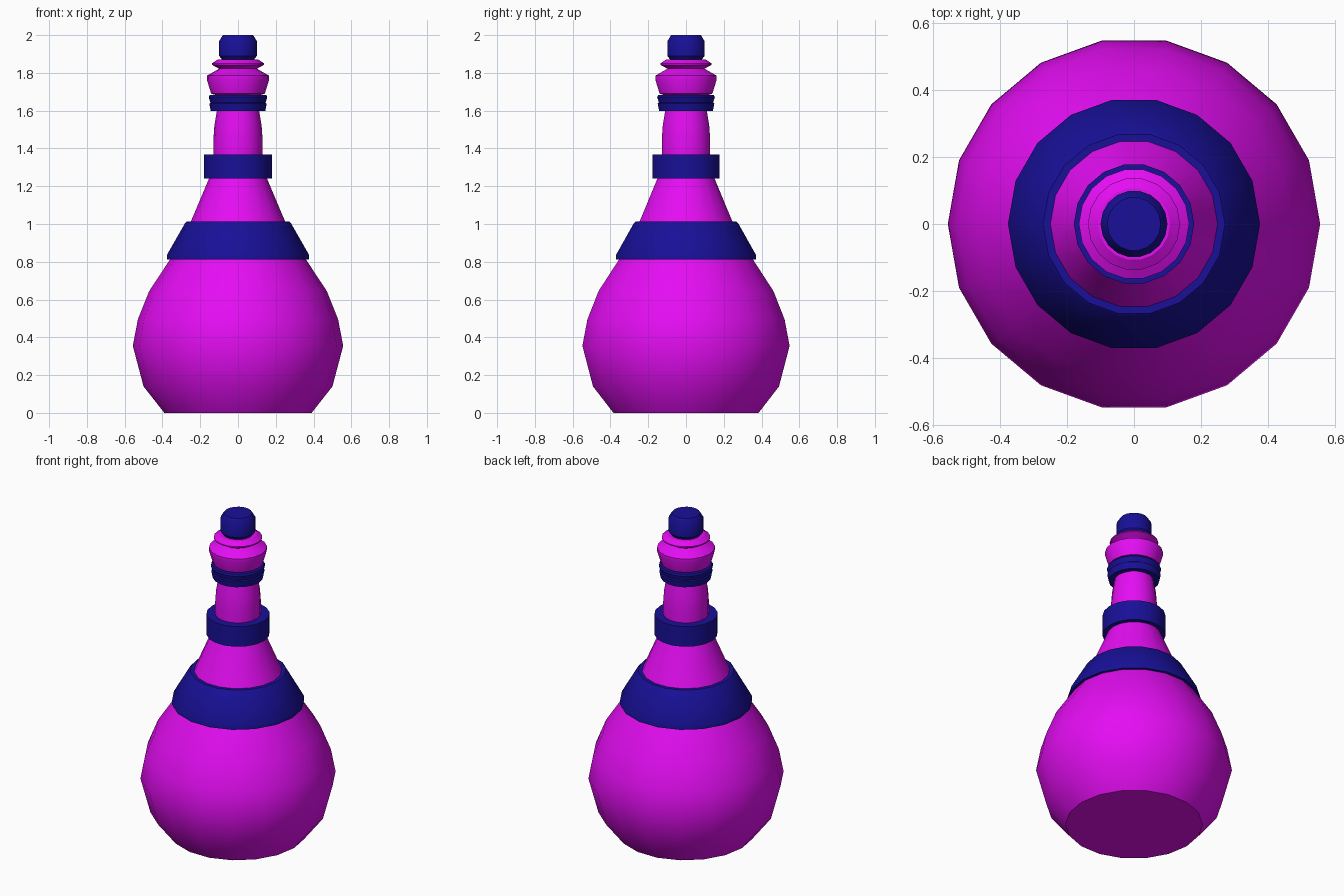
import bpy, bmesh, math

if "Cube" in bpy.data.objects:
    bpy.data.objects.remove(bpy.data.objects["Cube"])

SIDES = 18


def material(name, rgb):
    m = bpy.data.materials.new(name)
    m.diffuse_color = (*rgb, 1)
    m.use_nodes = True
    m.node_tree.nodes["Principled BSDF"].inputs["Base Color"].default_value = m.diffuse_color
    return m


GLASS = material("magenta_glass", (0.78, 0.004, 0.9))
TRIM = material("navy_trim", (0.009, 0.005, 0.31))


def lathe(name, profile, mat):
    """Revolve (radius, z) points, listed bottom to top; radius 0 closes an end."""
    bm = bmesh.new()
    rings = []
    for r, z in profile:
        n = SIDES if r > 0 else 1
        rings.append([bm.verts.new((r * math.cos(2 * math.pi * i / SIDES),
                                    r * math.sin(2 * math.pi * i / SIDES), z))
                      for i in range(n)])
    for a, b in zip(rings, rings[1:]):
        if len(a) == 1:
            bm.faces.new(b[::-1])
        elif len(b) == 1:
            bm.faces.new(a)
        else:
            for i in range(SIDES):
                j = (i + 1) % SIDES
                bm.faces.new((a[i], a[j], b[j], b[i]))
    me = bpy.data.meshes.new(name)
    bm.to_mesh(me)
    bm.free()
    ob = bpy.data.objects.new(name, me)
    bpy.context.collection.objects.link(ob)
    me.materials.append(mat)
    bpy.ops.object.select_all(action='DESELECT')
    ob.select_set(True)
    bpy.context.view_layer.objects.active = ob
    bpy.ops.object.shade_smooth_by_angle(angle=math.radians(33))


# Round belly with flat base
lathe("belly", [(0, 0), (0.39, 0), (0.50, 0.14), (0.557, 0.355), (0.53, 0.495),
                (0.47, 0.645), (0.36, 0.812)], GLASS)
# Wide sloping band
lathe("shoulder_band", [(0.36, 0.812), (0.377, 0.812), (0.377, 0.835),
                        (0.28, 1.005), (0.272, 1.012), (0.25, 1.012)], TRIM)
# Conical shoulder
lathe("shoulder", [(0.25, 1.012), (0.153, 1.242)], GLASS)
# Straight collar
lathe("collar", [(0.153, 1.242), (0.18, 1.242), (0.18, 1.368), (0.13, 1.368)], TRIM)
# Neck
lathe("neck", [(0.13, 1.368), (0.13, 1.45), (0.125, 1.52), (0.112, 1.598)], GLASS)
# Double neck ring
lathe("neck_ring", [(0.112, 1.598), (0.144, 1.598), (0.152, 1.637), (0.146, 1.642),
                    (0.155, 1.672), (0.15, 1.682), (0.115, 1.682)], TRIM)
# Flared lip with upper flange
lathe("lip", [(0.115, 1.682), (0.142, 1.69), (0.165, 1.765), (0.165, 1.785),
              (0.10, 1.822), (0.138, 1.843), (0.138, 1.85), (0.108, 1.87),
              (0.085, 1.87)], GLASS)
# Stopper
lathe("stopper", [(0.085, 1.87), (0.1, 1.89), (0.1, 1.968), (0.08, 2.0), (0, 2.0)], TRIM)
